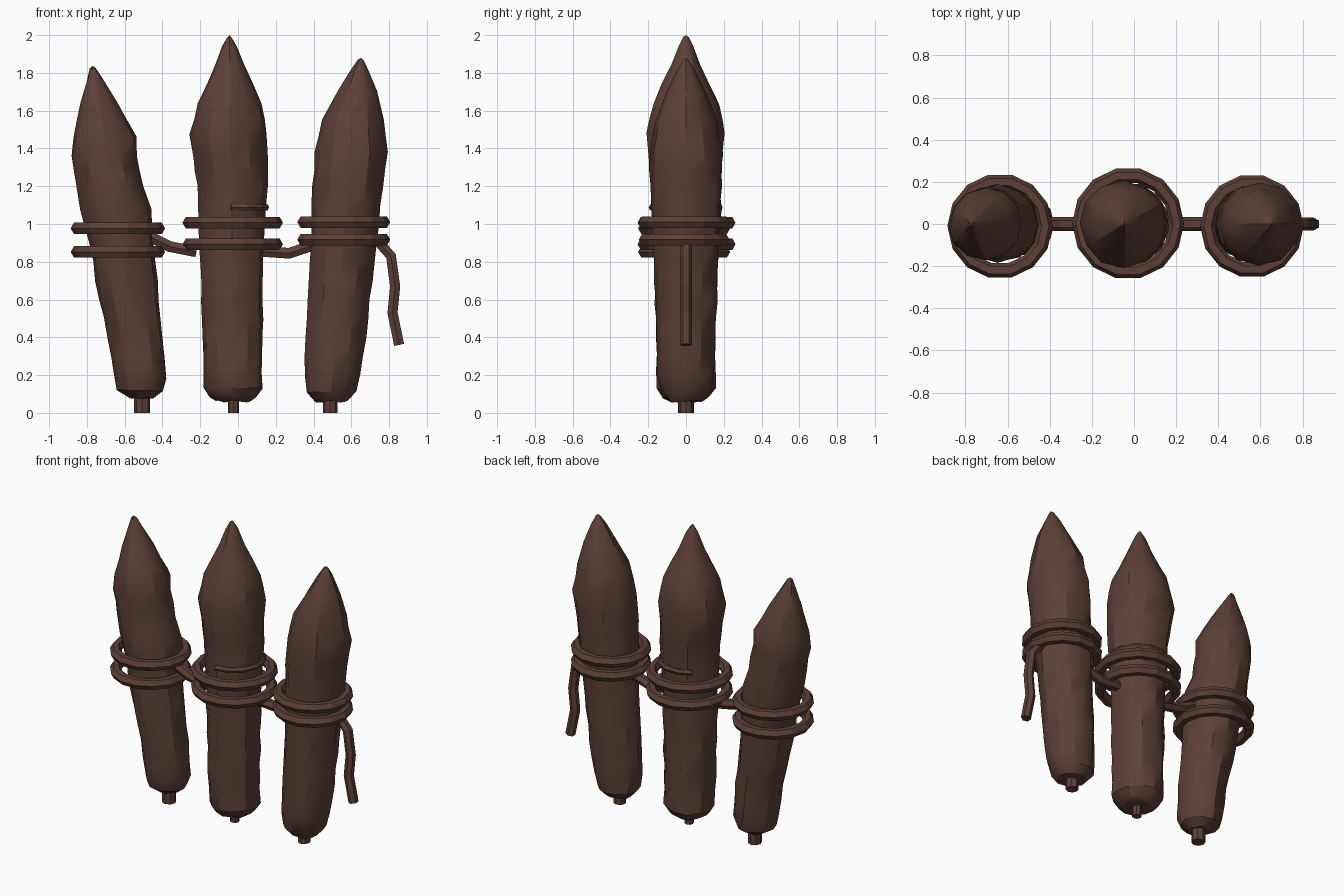
import bpy, bmesh, math, random
from mathutils import Vector

if "Cube" in bpy.data.objects:
    bpy.data.objects.remove(bpy.data.objects["Cube"])

random.seed(4)
brown = bpy.data.materials.new("dark brown wood")
brown.diffuse_color = (0.109, 0.051, 0.038, 1)
brown.use_nodes = True
brown.node_tree.nodes["Principled BSDF"].inputs["Base Color"].default_value = brown.diffuse_color


def finish(name, bm, angle=None):
    bmesh.ops.recalc_face_normals(bm, faces=bm.faces)
    me = bpy.data.meshes.new(name)
    bm.to_mesh(me)
    bm.free()
    ob = bpy.data.objects.new(name, me)
    bpy.context.collection.objects.link(ob)
    me.materials.append(brown)
    if angle:
        bpy.ops.object.select_all(action='DESELECT')
        ob.select_set(True)
        bpy.context.view_layer.objects.active = ob
        bpy.ops.object.shade_smooth_by_angle(angle=math.radians(angle))
    return ob


def skin(bm, loops, closed=False):
    # bridge equal-length vertex loops, capping the ends of open tubes
    n = len(loops[0])
    pairs = list(zip(loops, loops[1:])) + ([(loops[-1], loops[0])] if closed else [])
    for a, b in pairs:
        for i in range(n):
            j = (i + 1) % n
            bm.faces.new((a[i], a[j], b[j], b[i]))
    if not closed:
        bm.faces.new(loops[0])
        bm.faces.new(loops[-1])


def stake(name, outline, tip, sides=12):
    # outline rows: height, left edge, right edge; extra rows roughen the bark
    rows = []
    for (z0, l0, r0), (z1, l1, r1) in zip(outline, outline[1:]):
        k = max(1, round((z1 - z0) / 0.1))
        for s in range(k):
            t = s / k
            rows.append((z0 + (z1 - z0) * t, l0 + (l1 - l0) * t, r0 + (r1 - r0) * t))
    rows.append(outline[-1])
    bm = bmesh.new()
    loops = []
    for z, l, r in rows:
        c, rad = (l + r) / 2, (r - l) / 2
        loop = []
        for i in range(sides):
            a = math.tau * i / sides
            q = rad * random.uniform(0.965, 1.025)
            loop.append(bm.verts.new((c + q * math.cos(a), q * math.sin(a),
                                      z + random.uniform(-0.006, 0.006))))
        loops.append(loop)
    skin(bm, loops)
    top = bm.faces[:] and [f for f in bm.faces if len(f.verts) == sides][-1]
    top = max((f for f in bm.faces if len(f.verts) == sides),
              key=lambda f: f.calc_center_median().z)
    apex = bmesh.ops.poke(bm, faces=[top])["verts"][0]
    apex.co = (tip[0], 0, tip[1])
    return finish(name, bm, 30)


def tube(name, points, r, sides=6):
    # rope running through points in the xz plane
    pts = [Vector((x, 0, z)) for x, z in points]
    bm = bmesh.new()
    loops = []
    side = Vector((0, 1, 0))
    for i, p in enumerate(pts):
        d = (pts[min(i + 1, len(pts) - 1)] - pts[max(i - 1, 0)]).normalized()
        up = d.cross(side)
        loops.append([bm.verts.new(p + r * (math.cos(a) * side + math.sin(a) * up))
                      for a in (math.tau * k / sides for k in range(sides))])
    skin(bm, loops)
    return finish(name, bm)


def ring(name, cx, cy, z, major, minor, start=0, sweep=360, segs=14):
    closed = sweep == 360
    bm = bmesh.new()
    loops = []
    for i in range(segs if closed else segs + 1):
        a = math.radians(start + sweep * i / segs)
        loop = []
        for k in range(6):
            b = math.tau * k / 6
            q = major + minor * math.cos(b)
            loop.append(bm.verts.new((cx + q * math.cos(a), cy + q * math.sin(a),
                                      z + minor * math.sin(b))))
        loops.append(loop)
    skin(bm, loops, closed)
    return finish(name, bm)


# Sharpened stakes
stake("left_stake", [
    (0.08, -0.57, -0.45), (0.12, -0.64, -0.40), (0.18, -0.655, -0.375),
    (0.4, -0.69, -0.395), (0.6, -0.735, -0.42), (0.9, -0.79, -0.445),
    (1.08, -0.835, -0.46), (1.2, -0.855, -0.505), (1.36, -0.88, -0.53),
    (1.46, -0.872, -0.535), (1.64, -0.835, -0.635), (1.76, -0.80, -0.71),
    (1.82, -0.785, -0.75)], (-0.77, 1.837))
stake("middle_stake", [
    (0.06, -0.12, 0.06), (0.08, -0.155, 0.095), (0.13, -0.182, 0.13),
    (0.4, -0.188, 0.13), (0.86, -0.2, 0.137), (1.2, -0.215, 0.155),
    (1.35, -0.235, 0.158), (1.48, -0.257, 0.158), (1.64, -0.215, 0.13),
    (1.84, -0.12, 0.035), (1.94, -0.085, -0.005), (1.985, -0.06, -0.03)], (-0.045, 2.0))
stake("right_stake", [
    (0.06, 0.41, 0.58), (0.11, 0.36, 0.625), (0.2, 0.352, 0.65),
    (0.5, 0.365, 0.69), (0.8, 0.38, 0.72), (1.0, 0.385, 0.745),
    (1.2, 0.392, 0.77), (1.38, 0.405, 0.795), (1.55, 0.44, 0.768),
    (1.7, 0.53, 0.735), (1.81, 0.595, 0.69), (1.865, 0.635, 0.665)], (0.652, 1.88))

# Pegs under the stakes
for name, x, r, h in (("left_peg", -0.508, 0.043, 0.13), ("middle_peg", -0.023, 0.029, 0.1),
                      ("right_peg", 0.488, 0.039, 0.1)):
    tube(name, [(x, 0), (x, h)], r, 8)

# Double rope rings round each stake
for name, x, y, R, heights in (("left", -0.636, -0.01, 0.215, (0.977, 0.852)),
                               ("middle", -0.028, 0.003, 0.231, (1.007, 0.893)),
                               ("right", 0.56, -0.01, 0.211, (1.01, 0.917))):
    for part, z in zip(("upper", "lower"), heights):
        ring(f"{name}_{part}_rope_ring", x, y, z, R, 0.035)

# Short raised band on the middle stake
ring("middle_raised_band", -0.03, 0, 1.088, 0.178, 0.02, -92, 220, 8)

# Ropes between the stakes and the loose end
tube("left_link_rope", [(-0.47, 0.935), (-0.36, 0.88), (-0.22, 0.853)], 0.033)
tube("right_link_rope", [(0.13, 0.855), (0.27, 0.845), (0.39, 0.885)], 0.033)
tube("hanging_rope", [(0.74, 0.91), (0.81, 0.83), (0.832, 0.67),
                      (0.818, 0.53), (0.853, 0.36)], 0.031)
